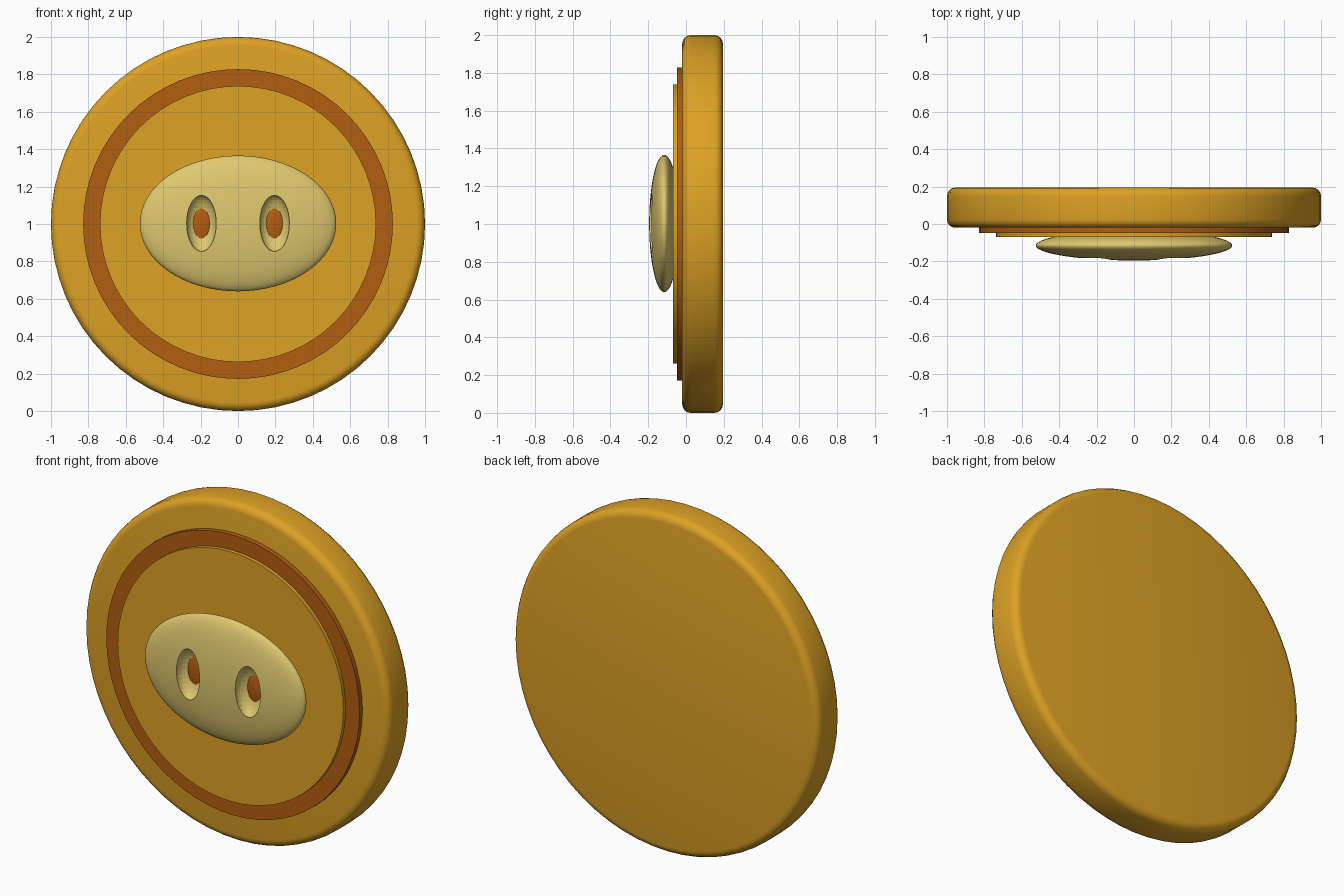
import bpy
import math

if "Cube" in bpy.data.objects:
    bpy.data.objects.remove(bpy.data.objects["Cube"])


def material(name, rgb):
    m = bpy.data.materials.new(name)
    m.diffuse_color = (*rgb, 1)
    m.use_nodes = True
    m.node_tree.nodes["Principled BSDF"].inputs["Base Color"].default_value = m.diffuse_color
    return m


gold = material("gold", (0.73, 0.36, 0.018))
copper = material("copper brown", (0.445, 0.112, 0.005))
cream = material("pale yellow", (0.74, 0.58, 0.16))


def disc(name, radius, front, back, mat, bevel=0):
    """Upright coin facing -y, with optionally rounded rims."""
    bpy.ops.mesh.primitive_cylinder_add(
        vertices=64, radius=radius, depth=back - front,
        location=(0, (front + back) / 2, 1), rotation=(math.pi / 2, 0, 0))
    ob = bpy.context.object
    ob.name = name
    ob.data.materials.append(mat)
    if bevel:
        mod = ob.modifiers.new("rounded rim", 'BEVEL')
        mod.width = bevel
        mod.segments = 4
        mod.limit_method = 'ANGLE'
        mod.angle_limit = math.radians(40)
        bpy.ops.object.modifier_apply(modifier=mod.name)
    bpy.ops.object.shade_smooth_by_angle(angle=math.radians(35))
    return ob


def ellipsoid(name, centre, radii, mat, segments, rings, smooth=True):
    bpy.ops.mesh.primitive_uv_sphere_add(
        segments=segments, ring_count=rings, radius=1, location=centre)
    ob = bpy.context.object
    ob.name = name
    ob.scale = radii
    bpy.ops.object.transform_apply(location=False, rotation=False, scale=True)
    ob.data.materials.append(mat)
    if smooth:
        bpy.ops.object.shade_smooth()
    return ob


# Coin body and the two raised plates on its face
disc("coin_body", 1.0, -0.02, 0.195, gold, bevel=0.045)
disc("ring_plate", 0.828, -0.048, 0.0, copper)
disc("face_plate", 0.738, -0.07, -0.03, gold)

# Snout with two scooped nostrils
snout = ellipsoid("snout", (0, -0.115, 1.003), (0.525, 0.08, 0.363), cream, 64, 32)
for side, label in ((-1, "left"), (1, "right")):
    x = side * 0.195
    cutter = ellipsoid("nostril_cutter", (x, -0.18, 1.003), (0.08, 0.065, 0.15),
                       cream, 32, 16, smooth=False)
    cutter.hide_render = True
    bpy.context.view_layer.objects.active = snout
    mod = snout.modifiers.new("nostril", 'BOOLEAN')
    mod.operation = 'DIFFERENCE'
    mod.solver = 'EXACT'
    mod.object = cutter
    bpy.ops.object.modifier_apply(modifier=mod.name)
    bpy.data.objects.remove(cutter)
    # Dark patch at the bottom of the nostril
    ellipsoid("nostril_floor_" + label, (x, -0.11, 1.003), (0.062, 0.023, 0.108),
              copper, 32, 16)
